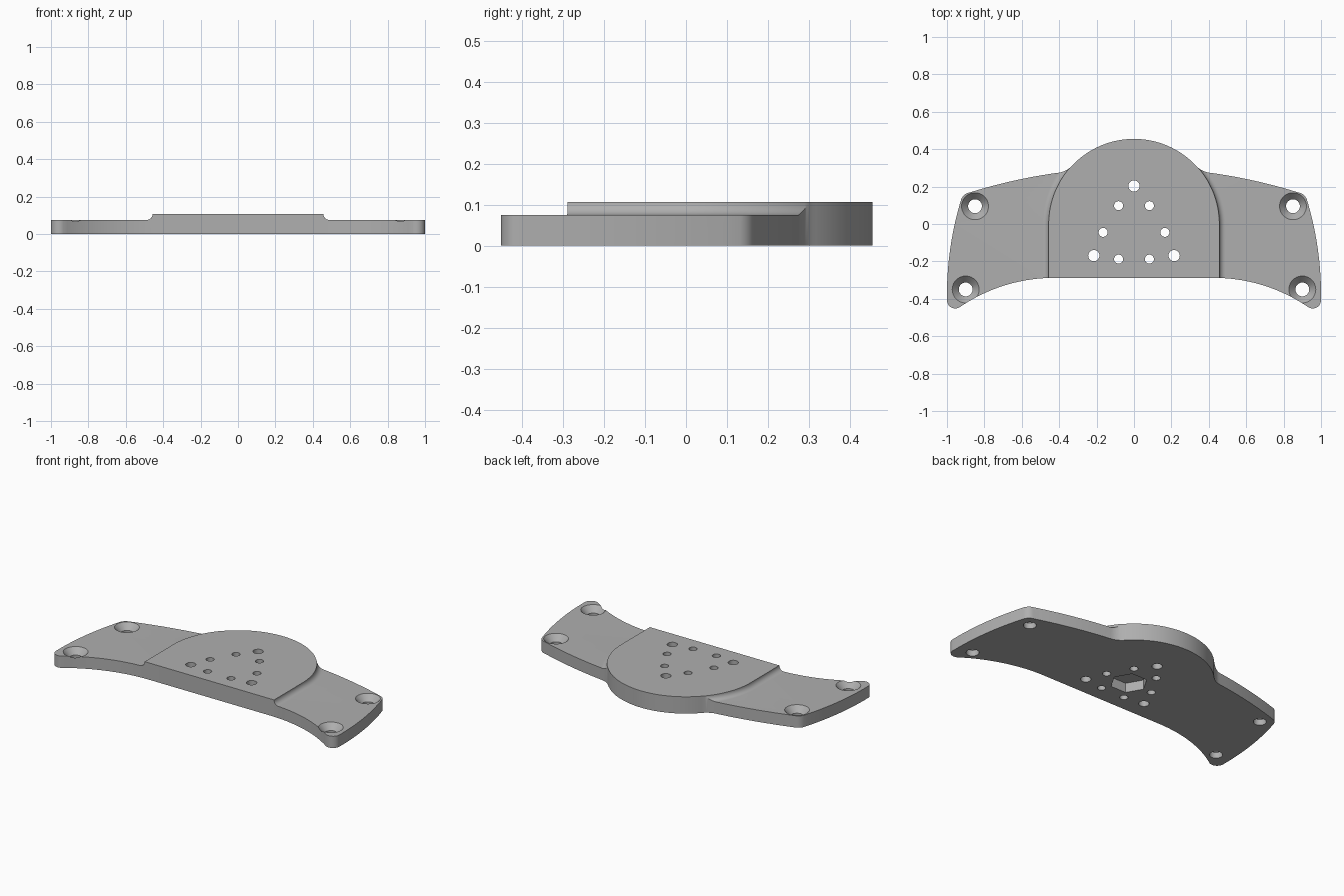
import bpy, bmesh, math
from mathutils import Vector

if "Cube" in bpy.data.objects:
    bpy.data.objects.remove(bpy.data.objects["Cube"])

WING_Z, TOP_Z = 0.075, 0.107
DOME_R, FRONT_Y = 0.455, -0.288

grey = bpy.data.materials.new("plain grey")
grey.use_nodes = True
COLOUR = (0.43, 0.43, 0.43, 1)
grey.diffuse_color = COLOUR
grey.node_tree.nodes["Principled BSDF"].inputs["Base Color"].default_value = COLOUR


def arc3(a, b, c, n):
    """Points on the circular arc through a, b and c."""
    a, b, c = Vector(a), Vector(b), Vector(c)
    u, v = b - a, c - a
    d = 2 * (u.x * v.y - u.y * v.x)
    o = a + Vector((v.y * u.dot(u) - u.y * v.dot(v), u.x * v.dot(v) - v.x * u.dot(u))) / d
    r = (a - o).length
    start = math.atan2(a.y - o.y, a.x - o.x)
    sweep = (a - o).angle_signed(c - o)  # clockwise positive
    return [(o.x + r * math.cos(start - sweep * i / n),
             o.y + r * math.sin(start - sweep * i / n)) for i in range(n + 1)]


def circle(x, y, r, n=40):
    return [(x + r * math.cos(math.tau * i / n), y + r * math.sin(math.tau * i / n))
            for i in range(n)]


def loft(bm, rings):
    """Closed solid through (outline, z) rings with equal point counts."""
    loops = [[bm.verts.new((x, y, z)) for x, y in pts] for pts, z in rings]
    n = len(loops[0])
    for low, high in zip(loops, loops[1:]):
        for i in range(n):
            j = (i + 1) % n
            bm.faces.new((low[i], low[j], high[j], high[i]))
    bm.faces.new(loops[0][::-1])
    bm.faces.new(loops[-1])


def make(name, solids):
    bm = bmesh.new()
    for rings in solids:
        loft(bm, rings)
    bmesh.ops.recalc_face_normals(bm, faces=bm.faces)
    mesh = bpy.data.meshes.new(name)
    bm.to_mesh(mesh)
    bm.free()
    mesh.materials.append(grey)
    ob = bpy.data.objects.new(name, mesh)
    bpy.context.collection.objects.link(ob)
    return ob


def boolean(ob, cutter, operation):
    mod = ob.modifiers.new(operation.title(), "BOOLEAN")
    mod.operation, mod.solver, mod.object = operation, "EXACT", cutter
    bpy.context.view_layer.objects.active = ob
    bpy.ops.object.modifier_apply(modifier=mod.name)
    bpy.data.objects.remove(cutter)


# Plan outline: half of it clockwise from the dome's crown, then mirrored
join = math.radians(42.6)
half = [(DOME_R * math.sin(t), DOME_R * math.cos(t))
        for t in [(math.pi / 2 - join) * i / 32 for i in range(33)]]
for a, b, c, n in [
    (half[-1], (0.365, 0.286), (0.405, 0.274), 8),        # dome to wing fillet
    ((0.405, 0.274), (0.65, 0.23), (0.88, 0.168), 12),    # wing back edge
    ((0.88, 0.168), (0.908, 0.155), (0.924, 0.132), 6),   # back corner
    ((0.924, 0.132), (0.98, -0.115), (1.0, -0.40), 16),   # wing end
    ((1.0, -0.40), (0.982, -0.443), (0.935, -0.447), 8),  # front corner
    ((0.935, -0.447), (0.70, -0.331), (0.44, FRONT_Y), 20),  # front sweep
]:
    half += arc3(a, b, c, n)[1:]
outline = half + [(-x, y) for x, y in half[:0:-1]]
plate = make("mounting_plate", [[(outline, 0), (outline, TOP_Z)]])


# Envelope that lowers the wings and leaves a filleted raised dome
def dome_plan(offset):
    r = DOME_R + 0.0012 + offset
    arc = [(r * math.cos(math.pi * i / 64), r * math.sin(math.pi * i / 64)) for i in range(65)]
    return [(r, -2)] + arc + [(-r, -2)]


fillet_r = TOP_Z - WING_Z
rings = [(dome_plan(2), -1), (dome_plan(2), WING_Z)]
for i in range(9):
    t = math.pi / 2 * i / 8
    rings.append((dome_plan(fillet_r * (1 - math.sin(t))),
                  WING_Z + fillet_r * (1 - math.cos(t))))
rings.append((dome_plan(0), 1))
boolean(plate, make("wing_envelope", [rings]), "INTERSECT")

# Countersunk wing holes, two rings of through holes and the hexagonal pocket
cuts = []
for side in (-1, 1):
    for x, y in [(0.85, 0.095), (0.90, -0.35)]:
        cuts.append([(circle(side * x, y, r), z) for r, z in
                     [(0.037, -0.1), (0.037, 0.037), (0.072, WING_Z), (0.072, 0.2)]])
HUB_Y = -0.045
for count, first, reach, r in [(6, 0, 0.165, 0.024), (3, 90, 0.248, 0.03)]:
    for i in range(count):
        t = math.radians(first) + math.tau * i / count
        ring = circle(reach * math.cos(t), HUB_Y + reach * math.sin(t), r, 32)
        cuts.append([(ring, -0.1), (ring, 0.2)])
pocket = circle(0, HUB_Y, 0.107, 6)
cuts.append([(pocket, -0.1), (pocket, 0.06)])
boolean(plate, make("hole_cutter", cuts), "DIFFERENCE")

# Smooth the curved walls, keep the rims sharp
bpy.ops.object.select_all(action="DESELECT")
plate.select_set(True)
bpy.context.view_layer.objects.active = plate
bpy.ops.object.shade_smooth_by_angle(angle=math.radians(30))
